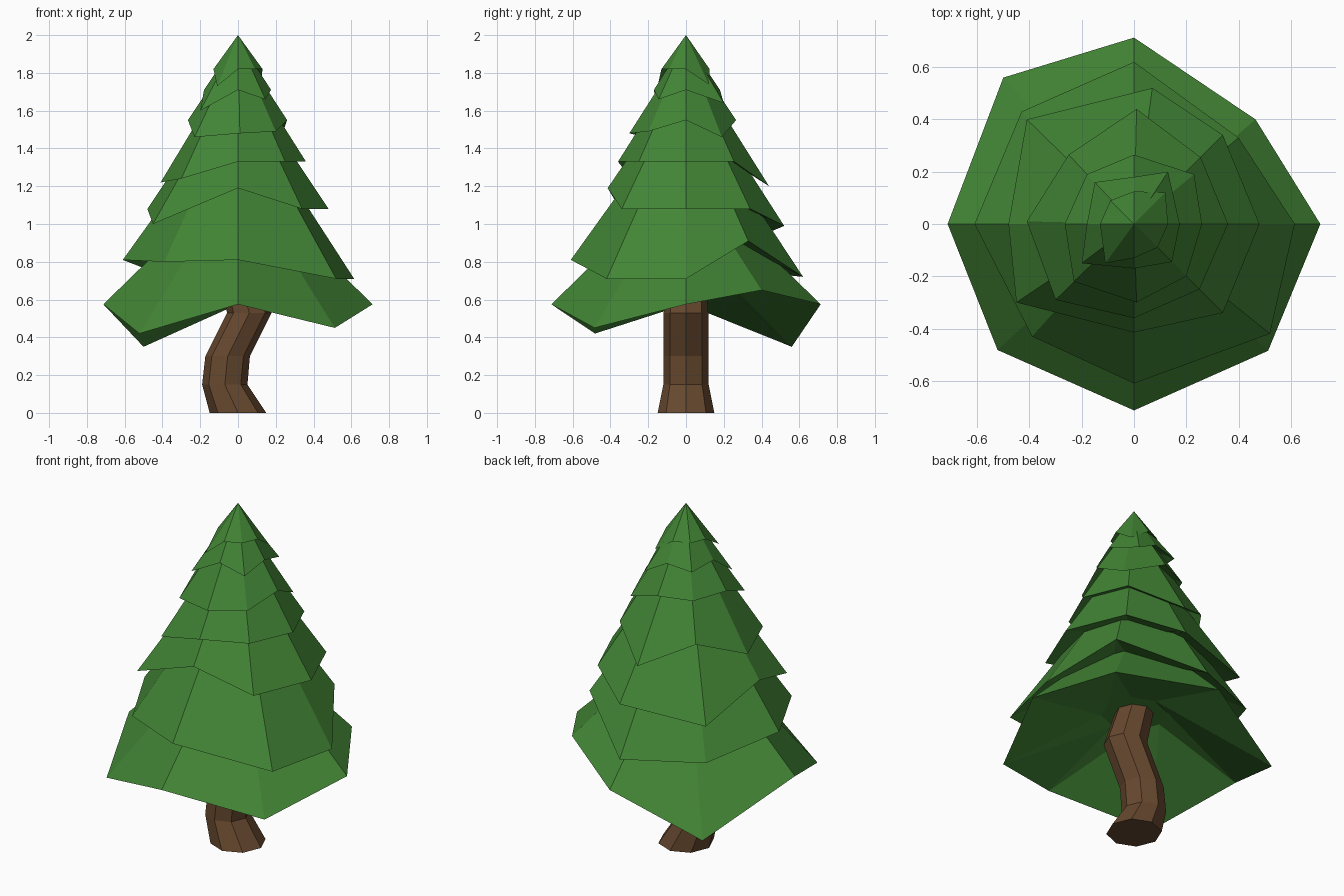
import bpy, bmesh, math

if "Cube" in bpy.data.objects:
    bpy.data.objects.remove(bpy.data.objects["Cube"])


def material(name, rgb):
    m = bpy.data.materials.new(name)
    m.diffuse_color = (*rgb, 1)
    m.use_nodes = True
    m.node_tree.nodes["Principled BSDF"].inputs["Base Color"].default_value = m.diffuse_color
    return m


GREEN = material("leaf green", (0.055, 0.235, 0.036))
BROWN = material("bark brown", (0.135, 0.066, 0.028))


def finish(name, bm, mat):
    bmesh.ops.recalc_face_normals(bm, faces=bm.faces[:])
    me = bpy.data.meshes.new(name)
    bm.to_mesh(me)
    bm.free()
    me.materials.append(mat)
    bpy.context.collection.objects.link(bpy.data.objects.new(name, me))


def tier(name, rim, apex, hollow):
    """Eight-sided crooked cone: rim points, tip height, height of the hollow underside."""
    bm = bmesh.new()
    top = bm.verts.new((0, 0, apex))
    ring = [bm.verts.new(p) for p in rim]
    r = 0.25 * rim[0][0]
    inner = [bm.verts.new((r * math.cos(i * math.pi / 4), r * math.sin(i * math.pi / 4), hollow))
             for i in range(8)]
    for i in range(8):
        j = (i + 1) % 8
        bm.faces.new((ring[i], ring[j], top))
        bm.faces.new((ring[j], ring[i], inner[i]))
        bm.faces.new((ring[j], inner[i], inner[j]))
    bm.faces.new(inner[::-1])
    finish(name, bm, GREEN)


# Foliage tiers, rims counter-clockwise from the right side
tier("branches_1", [(.713, 0, .575), (.465, .40, .65), (0, .713, .575), (-.50, .56, .35),
                    (-.713, 0, .575), (-.522, -.482, .42), (0, -.713, .575), (.513, -.485, .45)], 1.27, .74)
tier("branches_2", [(.615, 0, .71), (.40, .33, .91), (0, .62, .72), (-.43, .43, .74),
                    (-.61, 0, .81), (-.39, -.43, .80), (0, -.61, .81), (.52, -.42, .71)], 1.66, .98)
tier("branches_3", [(.48, 0, 1.08), (.34, .34, 1.08), (.07, .52, .99), (-.41, .40, .94),
                    (-.48, 0, 1.08), (-.45, -.30, 1.0), (0, -.415, 1.19), (.34, -.34, 1.08)], 1.8, 1.19)
tier("branches_4", [(.36, 0, 1.33), (.255, .255, 1.33), (.01, .44, 1.20), (-.25, .265, 1.33),
                    (-.41, .01, 1.22), (-.30, -.29, 1.24), (0, -.36, 1.33), (.25, -.25, 1.33)], 1.9, 1.44)
tier("branches_5", [(.26, 0, 1.55), (.23, .19, 1.46), (0, .265, 1.55), (-.18, .19, 1.54),
                    (-.265, 0, 1.55), (-.23, -.22, 1.46), (.01, -.30, 1.48), (.20, -.20, 1.49)], 1.95, 1.63)
tier("branches_6", [(.175, 0, 1.71), (.13, .20, 1.64), (0, .18, 1.71), (-.15, .16, 1.69),
                    (-.18, 0, 1.71), (-.20, -.15, 1.60), (0, -.17, 1.71), (.145, -.145, 1.66)], 1.98, 1.78)
tier("treetop", [(.13, 0, 1.82), (.12, .12, 1.74), (0, .125, 1.82), (-.09, .09, 1.82),
                 (-.13, 0, 1.82), (-.11, -.15, 1.73), (0, -.13, 1.82), (.09, -.09, 1.82)], 2.0, 1.86)

# Bent eight-sided trunk: (centre x, height, radius)
bm = bmesh.new()
rings = []
for cx, z, r in [(0, 0, .15), (-.07, .15, .12), (-.055, .30, .118), (.06, .53, .118), (0, .74, .105)]:
    rings.append([bm.verts.new((cx + r * math.cos(i * math.pi / 4), r * math.sin(i * math.pi / 4), z))
                  for i in range(8)])
for lo, hi in zip(rings, rings[1:]):
    for i in range(8):
        j = (i + 1) % 8
        bm.faces.new((lo[i], lo[j], hi[j], hi[i]))
bm.faces.new(rings[0][::-1])
bm.faces.new(rings[-1])
finish("trunk", bm, BROWN)
